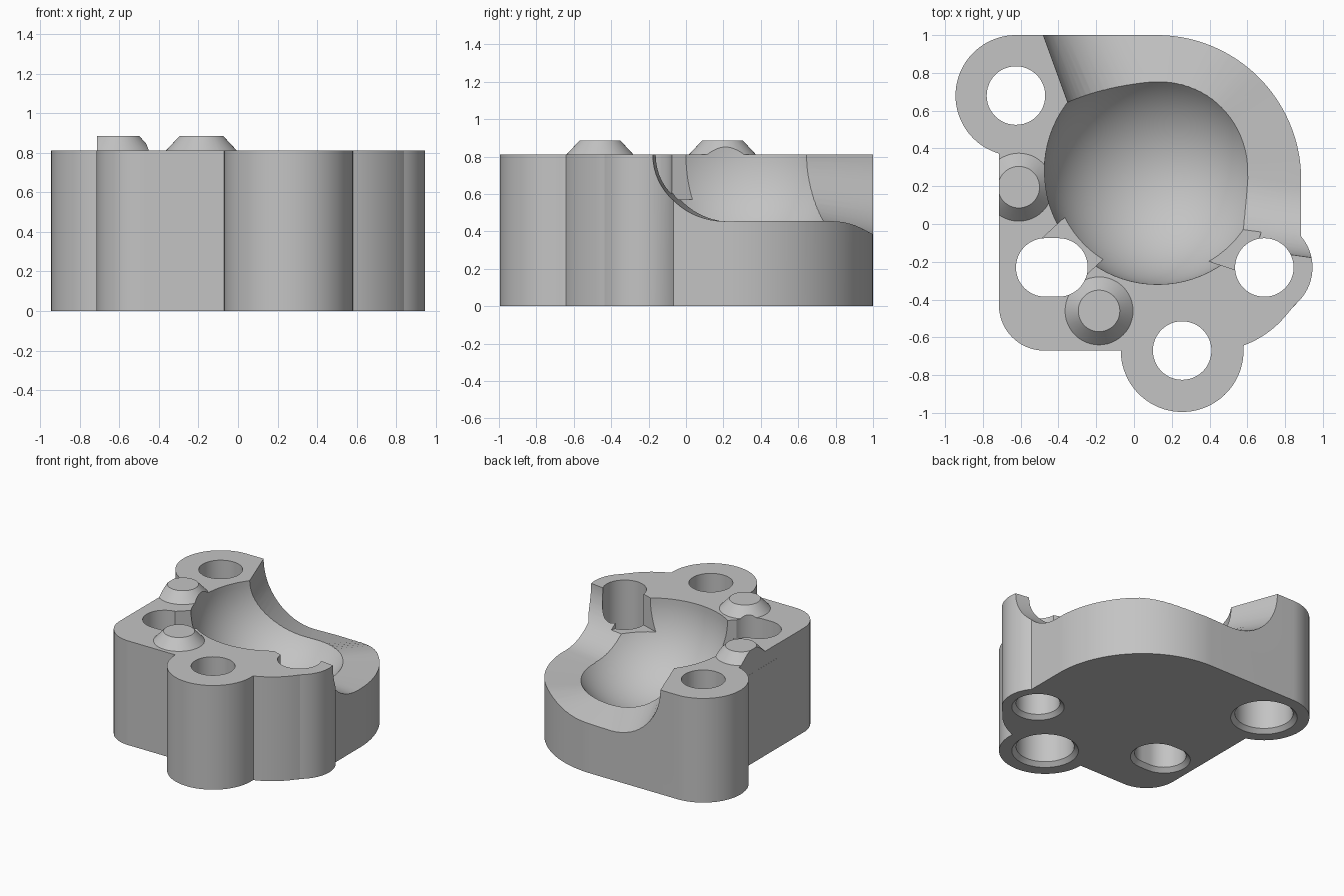
import bpy, bmesh, math
from mathutils import Vector

if "Cube" in bpy.data.objects:
    bpy.data.objects.remove(bpy.data.objects["Cube"], do_unlink=True)

TOP = 0.81
grey = bpy.data.materials.new("plain_grey")
grey.use_nodes = True
COLOUR = (0.55, 0.55, 0.55, 1)
grey.diffuse_color = COLOUR
grey.node_tree.nodes["Principled BSDF"].inputs["Base Color"].default_value = COLOUR


def make(name, bm):
    bmesh.ops.recalc_face_normals(bm, faces=bm.faces)
    mesh = bpy.data.meshes.new(name)
    bm.to_mesh(mesh)
    bm.free()
    mesh.materials.append(grey)
    ob = bpy.data.objects.new(name, mesh)
    bpy.context.collection.objects.link(ob)
    return ob


def loft(name, rings):
    """Skin a list of equal-length rings and cap both ends."""
    bm = bmesh.new()
    rows = [[bm.verts.new(p) for p in ring] for ring in rings]
    n = len(rows[0])
    for a, b in zip(rows, rows[1:]):
        for i in range(n):
            j = (i + 1) % n
            bm.faces.new((a[i], a[j], b[j], b[i]))
    bm.faces.new(rows[0])
    bm.faces.new(rows[-1])
    return make(name, bm)


def arc(cx, cy, r, a0, a1, steps=24):
    return [(cx + r * math.cos(t), cy + r * math.sin(t))
            for t in (math.radians(a0 + (a1 - a0) * i / steps) for i in range(steps + 1))]


def prism(name, outline, z0, z1):
    return loft(name, [[(x, y, z) for x, y in outline] for z in (z0, z1)])


def turned(name, cx, cy, profile, half=0.0):
    """Stack of round (or slot-shaped) rings given as (radius, height)."""
    rings = []
    for r, z in profile:
        pts = arc(cx + half, cy, r, -90, 90) + arc(cx - half, cy, r, 90, 270)
        if half == 0:
            pts = arc(cx, cy, r, 0, 360, 48)[:-1]
        rings.append([(x, y, z) for x, y in pts])
    return loft(name, rings)


def slot(name, start, end, half):
    a, b = Vector(start), Vector(end)
    side = (b - a).orthogonal().normalized() * half
    return prism(name, [a + side, a - side, b - side, b + side], 0.57, 1.2)


def combine(target, tool, operation):
    mod = target.modifiers.new("cut", 'BOOLEAN')
    mod.object, mod.operation, mod.solver = tool, operation, 'EXACT'
    graph = bpy.context.evaluated_depsgraph_get()
    mesh = bpy.data.meshes.new_from_object(target.evaluated_get(graph))
    target.modifiers.clear()
    target.data = mesh
    bpy.data.objects.remove(tool, do_unlink=True)


# Block with three rounded ears
outline = (arc(0.12, 0.235, 0.765, 0, 90, 48)
           + arc(-0.625, 0.68, 0.32, 90, 253.7, 40)
           + arc(-0.475, -0.43, 0.24, 180, 270)
           + arc(0.255, -0.67, 0.325, 180, 363, 48)
           + arc(0.4, -0.15, 0.525, -69.7, -33, 12)
           + arc(0.69, -0.23, 0.255, -54, 40))
block = prism("housing_block", outline, 0, TOP)

# Tapered locating pins
for px, py in ((-0.61, 0.195), (-0.185, -0.46)):
    pin = turned("pin", px, py, [(0.18, 0.7), (0.18, TOP), (0.11, 0.885)])
    combine(block, pin, 'UNION')
trim = prism("pin_trim", [(-1, -0.1), (-0.714, -0.1), (-0.714, 0.372), (-1, 0.372)], 0.7, 1.2)
combine(block, trim, 'DIFFERENCE')

# Spherical cavity
bm = bmesh.new()
bmesh.ops.create_uvsphere(bm, u_segments=80, v_segments=48, radius=0.6)
bmesh.ops.translate(bm, verts=bm.verts, vec=(0.125, 0.28, TOP + 0.001))
combine(block, make("cavity", bm), 'DIFFERENCE')

# Open side channel: rounded walls at both ends, low rim between
stations = []
STEPS = 16
for i in range(STEPS + 1):
    a = math.pi / 2 * i / STEPS
    h, d = 1 - math.cos(a), math.sin(a)
    stations.append(((-0.36 + 0.46 * h, 0.67 + 0.07 * h, TOP - 0.365 * d),
                     (-0.48 + 0.43 * h, 1.0, TOP - 0.43 * d)))
for deg in range(84, 3, -4):
    t = math.radians(deg)
    s = min(1, max(0, (deg - 45) / 40))
    s = s * s * (3 - 2 * s)
    c, n = math.cos(t), math.sin(t)
    stations.append(((0.12 + 0.48 * c, 0.25 + 0.485 * n, 0.447),
                     (0.12 + 0.77 * c, 0.235 + 0.77 * n, 0.455 - 0.07 * s)))
for i in range(STEPS, -1, -1):
    a = math.pi / 2 * i / STEPS
    h, d = 1 - math.cos(a), math.sin(a)
    stations.append(((0.6, -0.13 + 0.38 * h, TOP - 0.36 * d),
                     (0.92, -0.175 + 0.375 * h, TOP - 0.355 * d)))
rings = []
for inner, outer in stations:
    p, q = Vector(inner), Vector(outer)
    lo, hi = p.lerp(q, -0.4), p.lerp(q, 1.4)
    rings.append([lo, hi, (hi.x, hi.y, 1.2), (lo.x, lo.y, 1.2)])
combine(block, loft("side_channel", rings), 'DIFFERENCE')

# Passages from the cavity to the two inner holes
combine(block, slot("left_passage", (-0.15, 0.03), (-0.4, -0.2), 0.15), 'DIFFERENCE')
combine(block, slot("right_passage", (0.38, -0.06), (0.64, -0.145), 0.125), 'DIFFERENCE')

# Counterbored ear holes and plain holes, all countersunk underneath
for hx, hy in ((-0.625, 0.68), (0.255, -0.67)):
    hole = turned("ear_hole", hx, hy, [(0.255, -0.02), (0.205, 0.03), (0.205, 0.4),
                                       (0.155, 0.4), (0.155, 1.2)])
    combine(block, hole, 'DIFFERENCE')
for hx, half in ((0.69, 0), (-0.435, 0.035)):
    hole = turned("inner_hole", hx, -0.23, [(0.205, -0.02), (0.155, 0.03), (0.155, 1.2)], half)
    combine(block, hole, 'DIFFERENCE')

# Smooth curved walls, crisp edges
bpy.ops.object.select_all(action='DESELECT')
block.select_set(True)
bpy.context.view_layer.objects.active = block
bpy.ops.object.shade_smooth_by_angle(angle=math.radians(25))
